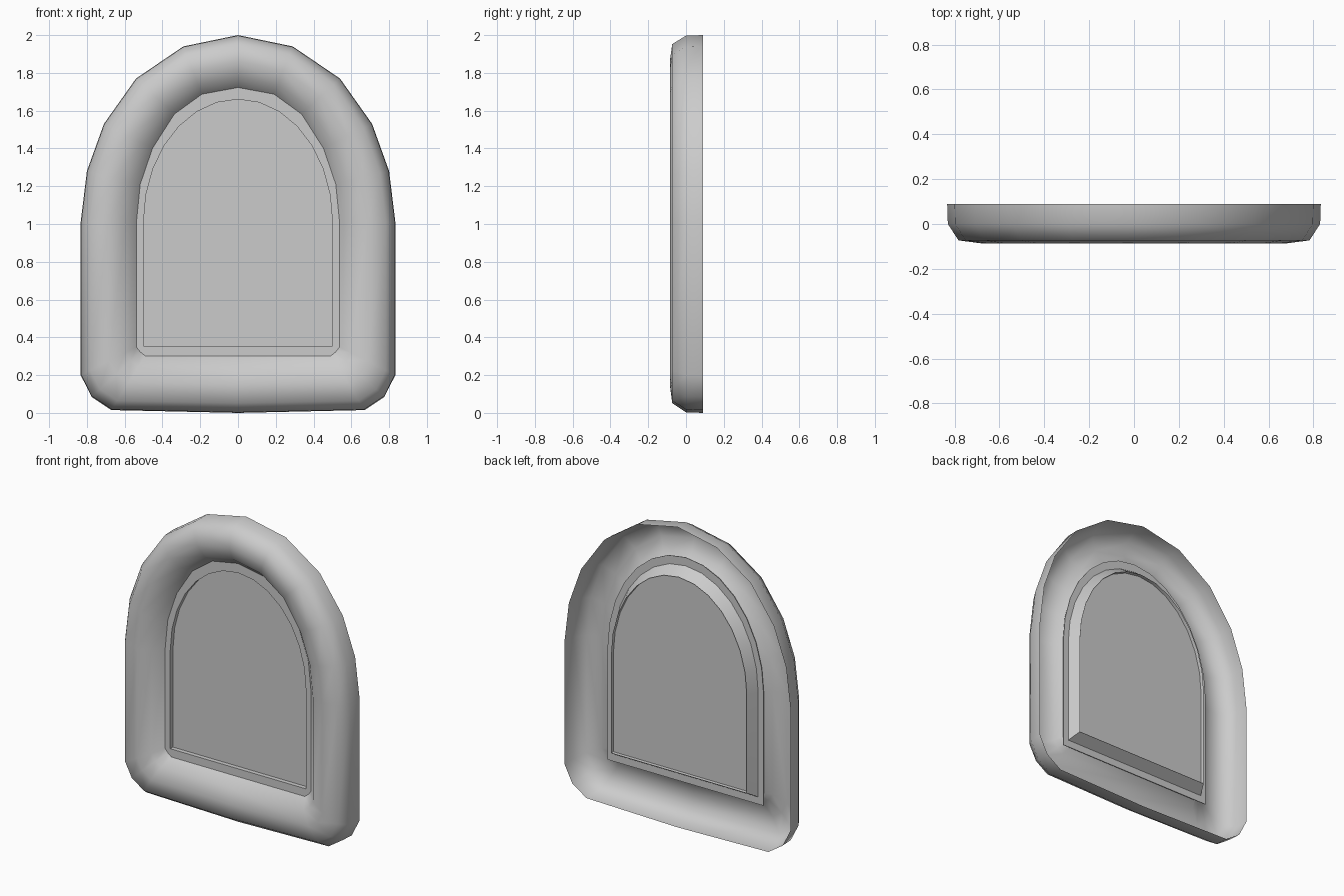
import bpy
import bmesh
import math

cube = bpy.data.objects.get("Cube")
if cube:
    bpy.data.objects.remove(cube, do_unlink=True)

grey = bpy.data.materials.new("plain grey")
grey.use_nodes = True
colour = (0.6, 0.6, 0.6, 1)
grey.diffuse_color = colour
grey.node_tree.nodes["Principled BSDF"].inputs["Base Color"].default_value = colour


def mirrored(half):
    """Close a half outline, running from top centre to bottom centre."""
    return half + [(-x, z) for x, z in half[-2:0:-1]]


def arch(width, spring, top, bottom, steps):
    """Outline of an arch with a square base."""
    pts = []
    for i in range(steps + 1):
        a = math.pi / 2 * i / steps
        pts.append((width * math.sin(a), spring + (top - spring) * math.cos(a)))
    return mirrored(pts + [(width, bottom), (0, bottom)])


def loft(name, outer, inner, profile, closed, angle):
    """Sweep a (blend, depth) profile around between two outlines."""
    bm = bmesh.new()
    rings = []
    for (ox, oz), (ix, iz) in zip(outer, inner):
        rings.append([bm.verts.new((ox + (ix - ox) * t, y, oz + (iz - oz) * t))
                      for t, y in profile])
    n, m = len(rings), len(profile)
    for i in range(n):
        a, b = rings[i], rings[(i + 1) % n]
        for j in range(m if closed else m - 1):
            k = (j + 1) % m
            bm.faces.new((a[j], a[k], b[k], b[j]))
    return finish(name, bm, angle)


def slab(name, outline, front, back):
    """Extrude an outline along y."""
    bm = bmesh.new()
    face = bm.faces.new([bm.verts.new((x, front, z)) for x, z in outline])
    out = bmesh.ops.extrude_face_region(bm, geom=[face])
    moved = [v for v in out["geom"] if isinstance(v, bmesh.types.BMVert)]
    bmesh.ops.translate(bm, verts=moved, vec=(0, back - front, 0))
    bmesh.ops.recalc_face_normals(bm, faces=bm.faces)
    return finish(name, bm, 30)


def finish(name, bm, angle):
    mesh = bpy.data.meshes.new(name)
    bm.to_mesh(mesh)
    bm.free()
    mesh.materials.append(grey)
    obj = bpy.data.objects.new(name, mesh)
    bpy.context.collection.objects.link(obj)
    bpy.ops.object.select_all(action="DESELECT")
    obj.select_set(True)
    bpy.context.view_layer.objects.active = obj
    bpy.ops.object.shade_smooth_by_angle(angle=math.radians(angle))
    return obj


# Padded arch frame: a rounded shell, open at the back
outer = mirrored([(0, 2), (0.29, 1.94), (0.54, 1.77), (0.71, 1.53), (0.8, 1.28),
                  (0.833, 1.01), (0.833, 0.2), (0.775, 0.085), (0.67, 0.015), (0, 0)])
inner = mirrored([(0, 1.72), (0.19, 1.685), (0.335, 1.58), (0.45, 1.4), (0.515, 1.21),
                  (0.535, 1.01), (0.535, 0.35), (0.515, 0.325), (0.49, 0.305), (0, 0.305)])
loft("frame", outer, inner,
     [(0, 0.09), (0.01, 0), (0.17, -0.073), (0.5, -0.086), (0.8, -0.06), (1, 0.004)],
     False, 75)

# Flange behind the frame opening, rising to a thin rim around the pane
loft("pane_trim", arch(0.575, 1.01, 1.765, 0.265, 7), arch(0.5, 1.01, 1.66, 0.355, 7),
     [(0, 0.005), (0, 0.001), (1, 0.001), (1, 0.075), (0.53, 0.005)], True, 30)

# Flat pane set inside the trim
slab("pane", arch(0.502, 1.01, 1.662, 0.353, 7), 0.03, 0.05)
